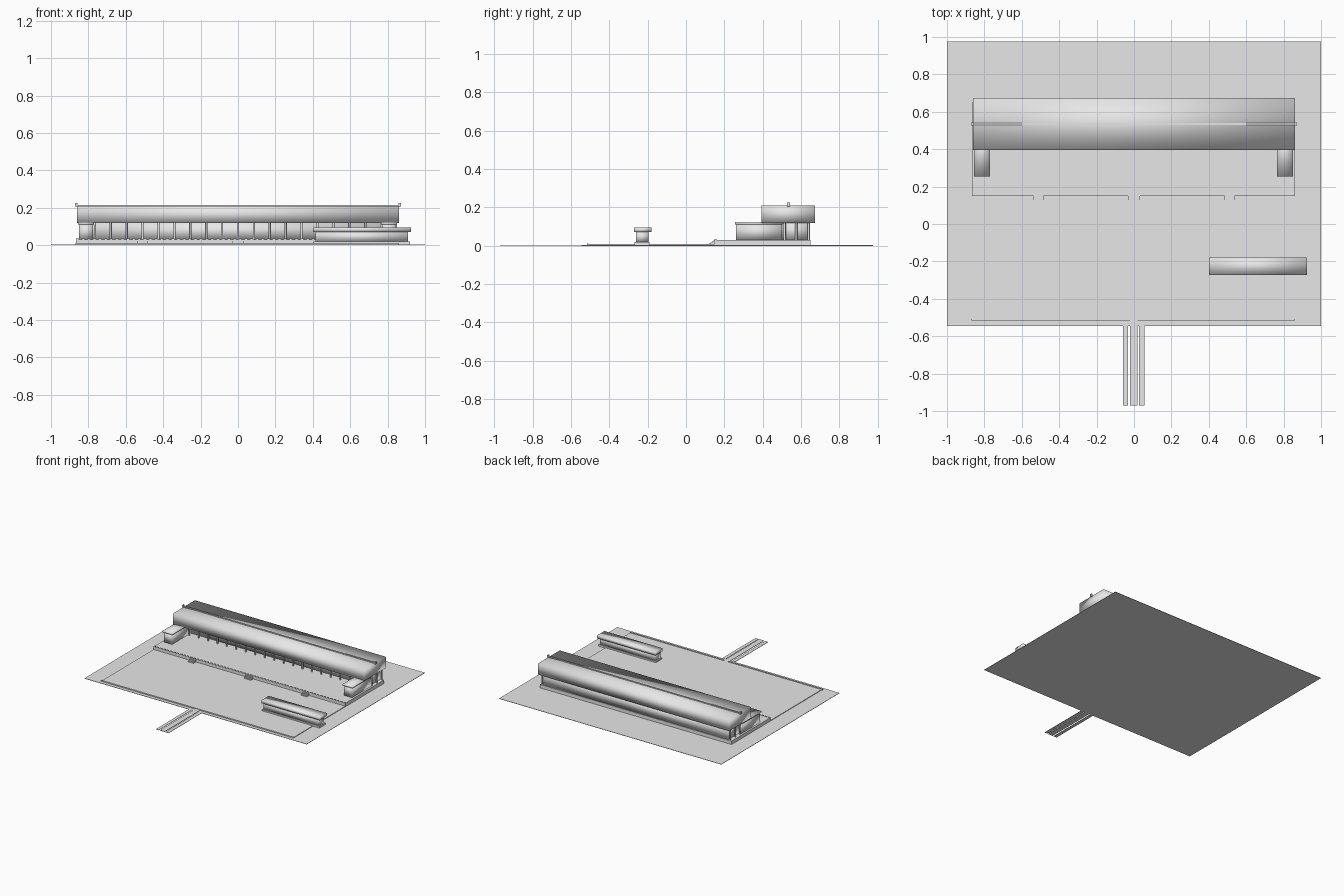
import bpy
import bmesh
from mathutils import Matrix, Vector

if "Cube" in bpy.data.objects:
    bpy.data.objects.remove(bpy.data.objects["Cube"])

stone = bpy.data.materials.new("light grey")
stone.diffuse_color = (0.8, 0.8, 0.8, 1)
stone.use_nodes = True
stone.node_tree.nodes["Principled BSDF"].inputs["Base Color"].default_value = stone.diffuse_color


def boxes(name, items, smooth=False):
    """One object made of boxes given as (x0, x1, y0, y1, z0, z1)."""
    bm = bmesh.new()
    for x0, x1, y0, y1, z0, z1 in items:
        centre = Vector((x0 + x1, y0 + y1, z0 + z1)) / 2
        size = Matrix.Diagonal((x1 - x0, y1 - y0, z1 - z0, 1))
        bmesh.ops.create_cube(bm, size=1, matrix=Matrix.Translation(centre) @ size)
    for f in bm.faces:
        f.smooth = smooth
    mesh = bpy.data.meshes.new(name)
    bm.to_mesh(mesh)
    bm.free()
    mesh.materials.append(stone)
    ob = bpy.data.objects.new(name, mesh)
    bpy.context.collection.objects.link(ob)
    return ob


def columns(name, spots, radius, z0, z1):
    """One object made of round columns standing at the given spots."""
    bm = bmesh.new()
    for x, y in spots:
        bmesh.ops.create_cone(bm, cap_ends=True, segments=10, radius1=radius, radius2=radius,
                              depth=z1 - z0, matrix=Matrix.Translation((x, y, (z0 + z1) / 2)))
    for f in bm.faces:
        f.smooth = len(f.verts) == 4
    mesh = bpy.data.meshes.new(name)
    bm.to_mesh(mesh)
    bm.free()
    mesh.materials.append(stone)
    ob = bpy.data.objects.new(name, mesh)
    bpy.context.collection.objects.link(ob)


# Ground, approach paths, courtyard and terrace
boxes("ground", [(-1, 1, -0.545, 0.975, 0, 0.003)])
boxes("approach_paths", [(-0.06, -0.033, -0.97, -0.545, 0.001, 0.004),
                         (-0.022, 0.02, -0.97, -0.51, 0.001, 0.005),
                         (0.027, 0.055, -0.97, -0.545, 0.001, 0.004)])
boxes("courtyard", [(-0.865, 0.86, -0.51, 0.15, 0.002, 0.008)])
boxes("terrace", [(-0.865, 0.86, 0.15, 0.65, 0.002, 0.031)])

# Low kerb along the courtyard front, open at the path
boxes("front_kerb", [(-0.87, -0.022, -0.517, -0.508, 0.002, 0.012),
                     (0.02, 0.86, -0.517, -0.508, 0.002, 0.012)])

# Small balustrade blocks along the terrace edge
boxes("terrace_balustrade", [(-0.865 + i * 0.03, -0.85 + i * 0.03, 0.15, 0.158, 0.025, 0.036)
                             for i in range(58)])

# Three flights of steps
steps = []
for x, half in ((-0.51, 0.026), (0, 0.032), (0.51, 0.026)):
    for i in range(4):
        steps.append((x - half, x + half, 0.12 + i * 0.008, 0.152, 0.005, 0.013 + i * 0.005))
boxes("terrace_steps", steps)

# Main hall with its broad smooth roof
boxes("hall_walls", [(-0.83, 0.83, 0.5, 0.645, 0.031, 0.121)], True)
boxes("hall_roof", [(-0.86, 0.86, 0.395, 0.673, 0.12, 0.21)], True)
boxes("roof_ridge", [(-0.866, 0.866, 0.529, 0.539, 0.205, 0.216)])
boxes("ridge_ends", [(s * 0.865 - 0.006, s * 0.865 + 0.006, 0.526, 0.542, 0.206, 0.226)
                     for s in (-1, 1)])
columns("front_columns", [(-0.765 + i * 0.085, 0.465) for i in range(19)], 0.006, 0.031, 0.121)
columns("side_columns", [(s * 0.845, y) for s in (-1, 1) for y in (0.515, 0.575, 0.64)],
        0.006, 0.031, 0.121)

# Side wings projecting forward
boxes("left_wing_walls", [(-0.85, -0.775, 0.26, 0.5, 0.031, 0.112)], True)
boxes("right_wing_walls", [(0.77, 0.845, 0.26, 0.5, 0.031, 0.112)], True)
boxes("left_wing_roof", [(-0.856, -0.769, 0.255, 0.503, 0.11, 0.123)], True)
boxes("right_wing_roof", [(0.764, 0.851, 0.255, 0.503, 0.11, 0.123)], True)

# Side gatehouse
boxes("gatehouse_base", [(0.405, 0.92, -0.268, -0.19, 0.005, 0.019)])
boxes("gatehouse_walls", [(0.415, 0.91, -0.262, -0.196, 0.019, 0.072)], True)
boxes("gatehouse_roof", [(0.402, 0.925, -0.272, -0.18, 0.071, 0.096)], True)
